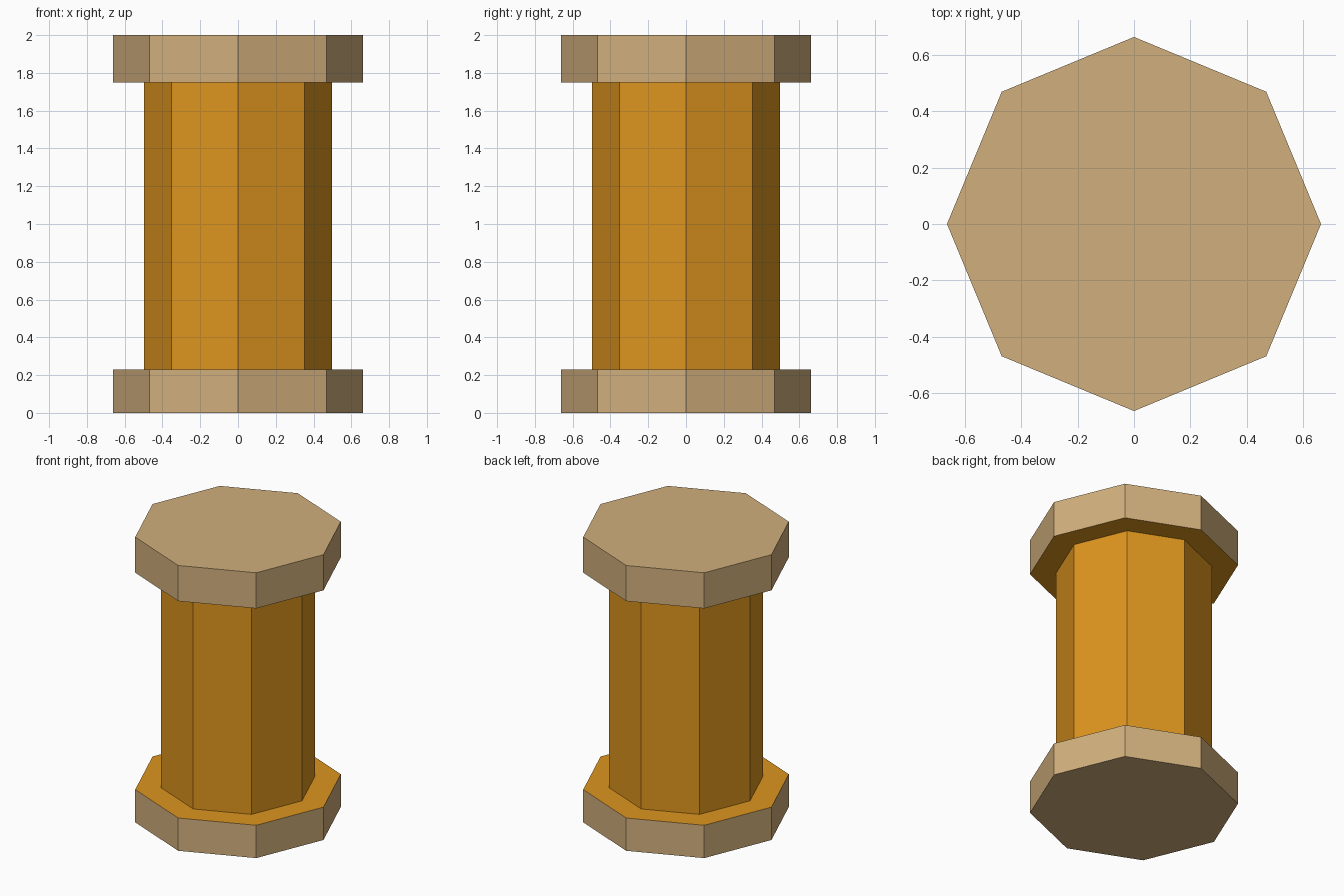
import bpy, bmesh, math

if "Cube" in bpy.data.objects:
    bpy.data.objects.remove(bpy.data.objects["Cube"])

SIDES = 8
PLATE_R, SHAFT_R = 0.663, 0.497
BASE_TOP, CAP_BOTTOM, HEIGHT = 0.23, 1.75, 2.0


def material(name, rgb):
    mat = bpy.data.materials.new(name)
    mat.diffuse_color = (*rgb, 1)
    mat.use_nodes = True
    mat.node_tree.nodes["Principled BSDF"].inputs["Base Color"].default_value = mat.diffuse_color
    return mat


def octagon_part(name, rings, mat, close_bottom=False, close_top=False):
    """Join octagonal rings given as (radius, z), running bottom to top."""
    bm = bmesh.new()
    loops = []
    for r, z in rings:
        angles = [2 * math.pi * i / SIDES for i in range(SIDES)]
        loops.append([bm.verts.new((r * math.cos(a), r * math.sin(a), z)) for a in angles])
    for low, high in zip(loops, loops[1:]):
        for i in range(SIDES):
            j = (i + 1) % SIDES
            bm.faces.new((low[i], low[j], high[j], high[i]))
    if close_bottom:
        bm.faces.new(loops[0][::-1])
    if close_top:
        bm.faces.new(loops[-1])
    mesh = bpy.data.meshes.new(name)
    bm.to_mesh(mesh)
    bm.free()
    mesh.materials.append(mat)
    obj = bpy.data.objects.new(name, mesh)
    bpy.context.collection.objects.link(obj)
    return obj


tan = material("tan", (0.64, 0.43, 0.205))
orange = material("orange", (0.73, 0.30, 0.013))

# Bottom plate
octagon_part("base_plate", [(PLATE_R, 0), (PLATE_R, BASE_TOP)], tan, close_bottom=True)

# Shaft with the orange ledges that meet both plates
octagon_part("shaft", [(PLATE_R, BASE_TOP), (SHAFT_R, BASE_TOP),
                       (SHAFT_R, CAP_BOTTOM), (PLATE_R, CAP_BOTTOM)], orange)

# Top plate
octagon_part("top_plate", [(PLATE_R, CAP_BOTTOM), (PLATE_R, HEIGHT)], tan, close_top=True)
